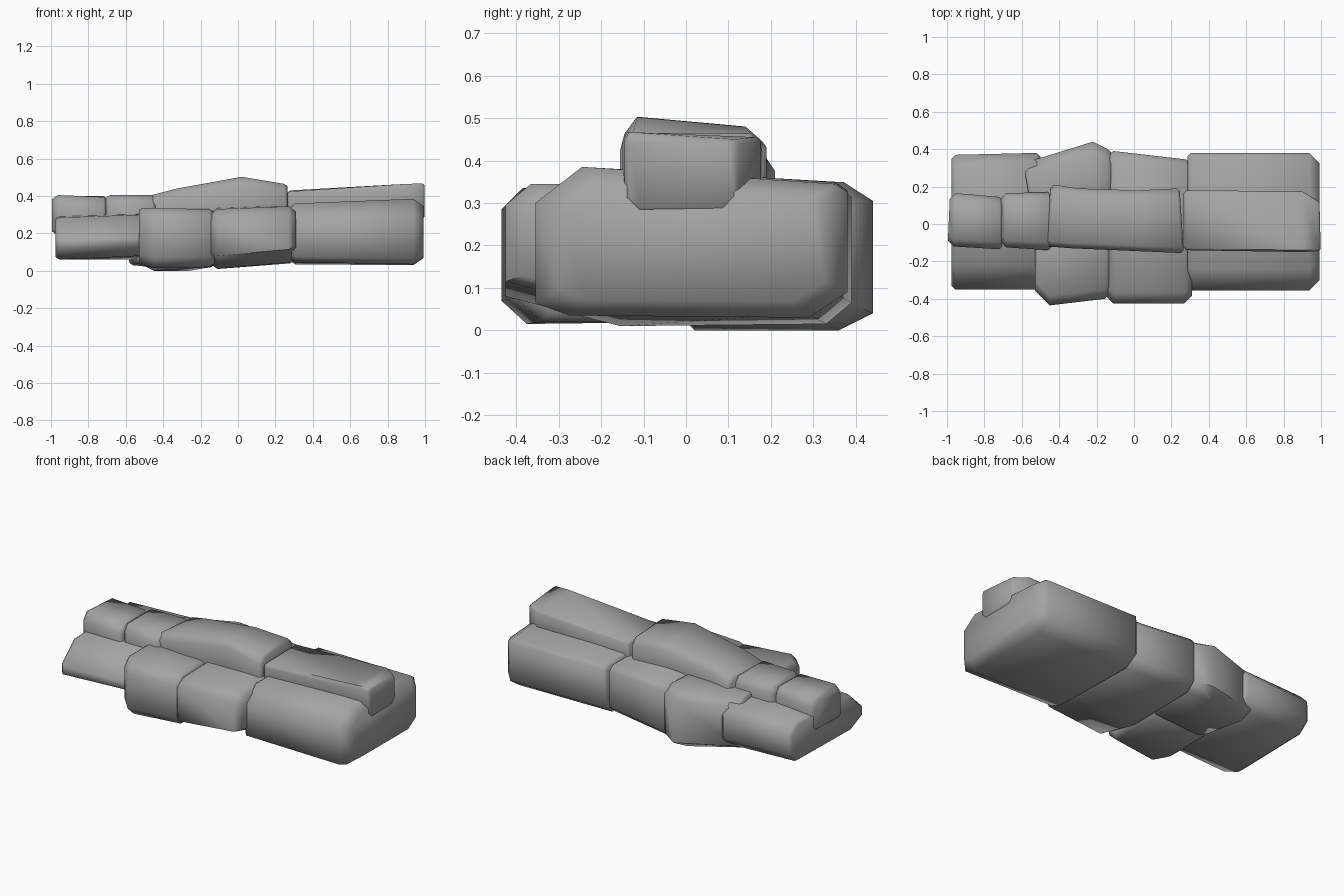
import bpy, bmesh

stone_grey = bpy.data.materials.new("stone_grey")
stone_grey.diffuse_color = (0.37, 0.37, 0.37, 1)


def section(st, cuts):
    """Eight-sided cross-section; cuts = (dy, dz) at front-bottom, back-bottom, back-top, front-top."""
    xf, xb, yf, yb, bf, bb, tf, tb = st
    corners = [(yf, bf, 1, 1), (yb, bb, -1, 1), (yb, tb, -1, -1), (yf, tf, 1, -1)]
    pts = []
    for i, ((y, z, sy, sz), (dy, dz)) in enumerate(zip(corners, cuts)):
        pair = [(y, z + sz * dz), (y + sy * dy, z)]
        pts += pair if i % 2 == 0 else pair[::-1]
    return [(xf + (xb - xf) * (y - yf) / (yb - yf), y, z) for y, z in pts]


def shrink(ring, e):
    """Smaller copy of a section, giving a chipped end."""
    ys, zs = [p[1] for p in ring], [p[2] for p in ring]
    cy, cz = (min(ys) + max(ys)) / 2, (min(zs) + max(zs)) / 2
    ky, kz = 1 - 2 * e / (max(ys) - min(ys)), 1 - 1.4 * e / (max(zs) - min(zs))
    return [(x, cy + (y - cy) * ky, cz + (z - cz) * kz) for x, y, z in ring]


def rock(name, stations, cuts, left, right):
    """Station: x front/back, y front/back, bottom front/back, top front/back.
    left and right are the sizes of the end chamfers."""
    rings = [section(s, cuts) for s in stations]
    first, last = rings[0], rings[-1]
    rings[0] = [(x + left, y, z) for x, y, z in first]
    rings[-1] = [(x - right, y, z) for x, y, z in last]
    rings = [shrink(first, left)] + rings + [shrink(last, right)]
    bm = bmesh.new()
    loops = [[bm.verts.new(p) for p in r] for r in rings]
    for a, b in zip(loops, loops[1:]):
        for i in range(8):
            j = (i + 1) % 8
            bm.faces.new((a[i], a[j], b[j], b[i]))
    bm.faces.new(loops[0])
    bm.faces.new(loops[-1])
    bmesh.ops.recalc_face_normals(bm, faces=bm.faces)
    me = bpy.data.meshes.new(name)
    bm.to_mesh(me)
    bm.free()
    me.materials.append(stone_grey)
    ob = bpy.data.objects.new(name, me)
    bpy.context.collection.objects.link(ob)
    bpy.ops.object.select_all(action='DESELECT')
    ob.select_set(True)
    bpy.context.view_layer.objects.active = ob
    bpy.ops.object.shade_smooth_by_angle(angle=1.0)


# Lower course: wide blocks, the second one split into a front and a back stone
rock("left_base_stone", [
    (-0.975, -0.975, -0.35, 0.37, 0.06, 0.07, 0.285, 0.31),
    (-0.50, -0.50, -0.35, 0.38, 0.08, 0.06, 0.30, 0.32)],
    [(0.12, 0.055), (0.07, 0.06), (0.06, 0.06), (0.13, 0.12)], 0.02, 0.02)
rock("mid_left_front_stone", [
    (-0.53, -0.53, -0.37, 0.05, 0.03, 0.03, 0.335, 0.335),
    (-0.45, -0.45, -0.435, 0.05, 0.015, 0.02, 0.335, 0.335),
    (-0.125, -0.125, -0.40, 0.05, 0.02, 0.02, 0.33, 0.335)],
    [(0.06, 0.055), (0.05, 0.04), (0.03, 0.03), (0.05, 0.05)], 0.015, 0.03)
rock("mid_left_back_stone", [
    (-0.54, -0.59, 0.00, 0.33, 0.04, 0.03, 0.34, 0.34),
    (-0.46, -0.22, 0.00, 0.44, 0.00, 0.00, 0.34, 0.35),
    (-0.12, -0.11, 0.00, 0.40, 0.02, 0.02, 0.34, 0.35)],
    [(0.02, 0.02), (0.08, 0.04), (0.07, 0.045), (0.03, 0.03)], 0.015, 0.03)
rock("mid_right_base_stone", [
    (-0.15, -0.15, -0.425, 0.39, 0.01, 0.015, 0.33, 0.345),
    (0.31, 0.32, -0.425, 0.345, 0.045, 0.04, 0.345, 0.34)],
    [(0.27, 0.07), (0.06, 0.05), (0.03, 0.03), (0.06, 0.05)], 0.04, 0.04)
rock("right_base_stone", [
    (0.285, 0.285, -0.355, 0.38, 0.045, 0.035, 0.36, 0.35),
    (0.992, 0.992, -0.355, 0.38, 0.035, 0.03, 0.385, 0.345)],
    [(0.08, 0.03), (0.09, 0.06), (0.03, 0.02), (0.11, 0.085)], 0.02, 0.055)

# Upper course: narrower stones along the middle
rock("left_top_stone", [
    (-0.995, -0.985, -0.12, 0.165, 0.19, 0.19, 0.405, 0.40),
    (-0.705, -0.705, -0.135, 0.145, 0.19, 0.19, 0.395, 0.40)],
    [(0.02, 0.02), (0.02, 0.02), (0.03, 0.05), (0.04, 0.05)], 0.03, 0.015)
rock("small_top_stone", [
    (-0.71, -0.71, -0.125, 0.165, 0.19, 0.19, 0.405, 0.405),
    (-0.44, -0.44, -0.14, 0.17, 0.19, 0.19, 0.405, 0.405)],
    [(0.02, 0.02), (0.02, 0.02), (0.03, 0.04), (0.04, 0.05)], 0.025, 0.02)
rock("peaked_top_stone", [
    (-0.485, -0.445, -0.12, 0.21, 0.22, 0.22, 0.405, 0.41),
    (-0.33, -0.30, -0.13, 0.19, 0.22, 0.22, 0.44, 0.44),
    (0.02, 0.02, -0.145, 0.18, 0.22, 0.22, 0.503, 0.48),
    (0.265, 0.245, -0.155, 0.19, 0.22, 0.22, 0.465, 0.465)],
    [(0.02, 0.02), (0.02, 0.02), (0.04, 0.035), (0.03, 0.04)], 0.02, 0.015)
rock("right_top_stone", [
    (0.265, 0.265, -0.14, 0.18, 0.25, 0.25, 0.425, 0.43),
    (0.90, 0.90, -0.15, 0.175, 0.28, 0.28, 0.465, 0.455),
    (0.998, 0.992, -0.145, 0.125, 0.28, 0.28, 0.467, 0.45)],
    [(0.03, 0.03), (0.03, 0.03), (0.01, 0.01), (0.01, 0.02)], 0.015, 0.012)
